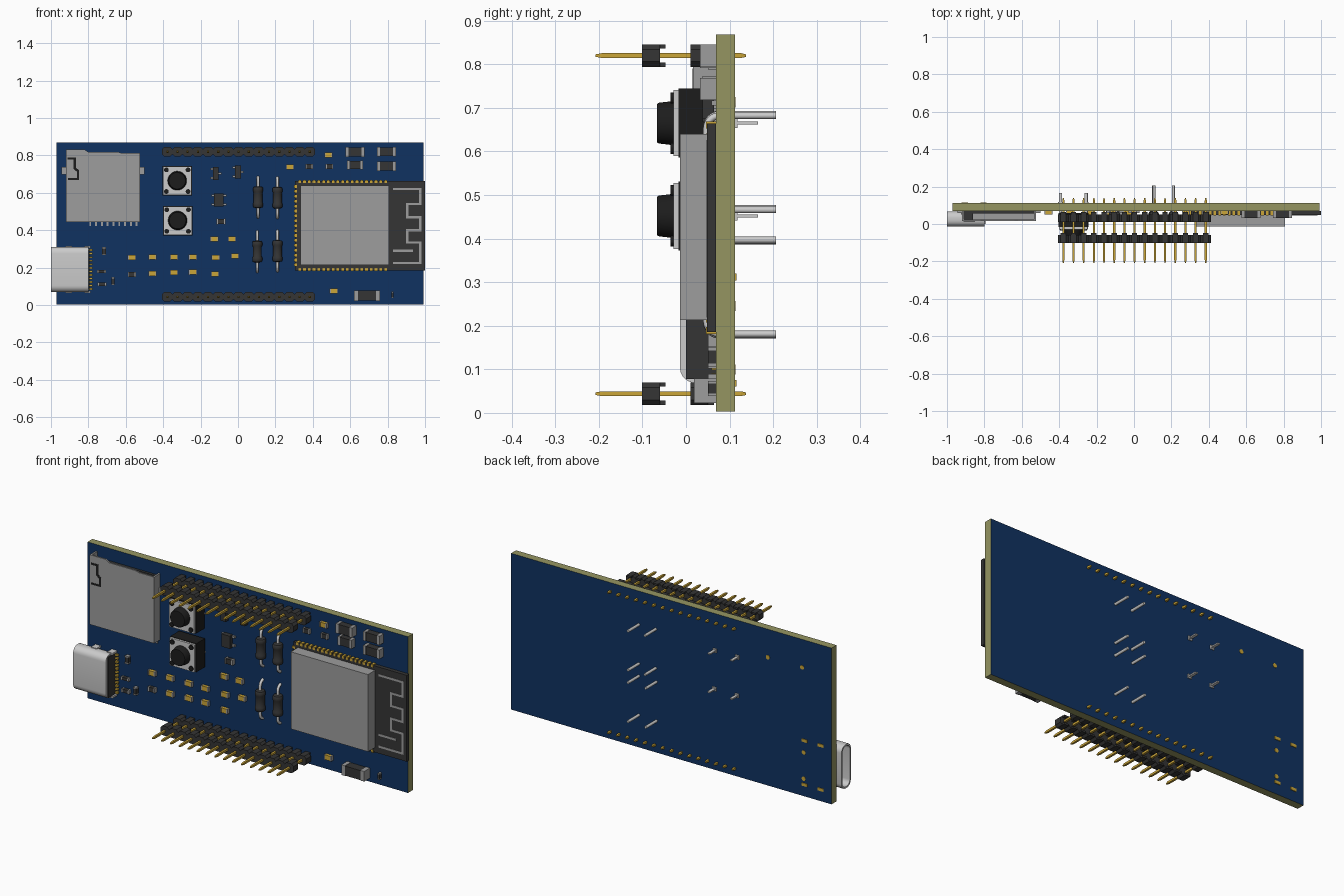
import bpy, bmesh
from math import sin, cos, pi
from mathutils import Matrix, Vector

if "Cube" in bpy.data.objects:
    bpy.data.objects.remove(bpy.data.objects["Cube"])


def material(name, r, g, b):
    m = bpy.data.materials.new(name)
    m.diffuse_color = (r, g, b, 1)
    m.use_nodes = True
    m.node_tree.nodes["Principled BSDF"].inputs["Base Color"].default_value = m.diffuse_color
    return m


BLUE = material("board_blue", 0.005, 0.032, 0.12)
OLIVE = material("board_edge", 0.30, 0.30, 0.12)
DARK = material("dark_plastic", 0.035, 0.035, 0.035)
BLACK = material("black", 0.012, 0.012, 0.012)
GOLD = material("gold", 0.60, 0.38, 0.04)
STEEL = material("steel", 0.34, 0.34, 0.34)
SILVER = material("silver", 0.6, 0.6, 0.6)
FRONT = 0.069   # y of the board's front face


def box(bm, x0, x1, y0, y1, z0, z1):
    mid = Vector((x0 + x1, y0 + y1, z0 + z1)) / 2
    size = Matrix.Diagonal((x1 - x0, y1 - y0, z1 - z0, 1))
    bmesh.ops.create_cube(bm, size=1, matrix=Matrix.Translation(mid) @ size)


def cbox(bm, x, z, w, h, y0, y1):
    box(bm, x - w / 2, x + w / 2, y0, y1, z - h / 2, z + h / 2)


def loft(bm, rings):
    rings = [[bm.verts.new(p) for p in r] for r in rings]
    n = len(rings[0])
    for a, b in zip(rings, rings[1:]):
        for i in range(n):
            bm.faces.new((a[i], a[(i + 1) % n], b[(i + 1) % n], b[i]))
    bm.faces.new(rings[0])
    bm.faces.new(rings[-1])


def prism(bm, pts, y0, y1):
    loft(bm, [[(x, y, z) for x, z in pts] for y in (y0, y1)])


def turn(bm, c, profile, axis="y", n=24):
    rings = []
    for r, t in profile:
        ring = []
        for i in range(n):
            a = 2 * pi * (i + 0.5) / n
            u, v = r * cos(a), r * sin(a)
            ring.append((c[0] + u, c[1] + t, c[2] + v) if axis == "y" else (c[0] + u, c[1] + v, c[2] + t))
        rings.append(ring)
    loft(bm, rings)


def done(name, bm, mat, smooth=False):
    bmesh.ops.recalc_face_normals(bm, faces=bm.faces)
    me = bpy.data.meshes.new(name)
    bm.to_mesh(me)
    bm.free()
    ob = bpy.data.objects.new(name, me)
    bpy.context.collection.objects.link(ob)
    me.materials.append(mat)
    if smooth:
        bpy.ops.object.select_all(action="DESELECT")
        ob.select_set(True)
        bpy.context.view_layer.objects.active = ob
        bpy.ops.object.shade_smooth_by_angle()
    return ob


# Circuit board: blue faces, olive edges
bm = bmesh.new()
box(bm, -0.97, 0.993, FRONT, 0.112, 0.003, 0.868)
board = done("circuit_board", bm, OLIVE)
board.data.materials.append(BLUE)
for f in board.data.polygons:
    f.material_index = int(abs(f.normal.y) > 0.5)

# Pin headers: two rows, each with two strips of chamfered cells
PITCH = 0.0544
for row, z in (("lower", 0.044), ("upper", 0.82)):
    strips, pins = bmesh.new(), bmesh.new()
    for i in range(15):
        x = 0.003 + (i - 7) * PITCH
        a, b, c = PITCH / 2, 0.026, 0.012
        cell = [(x - a, z - b + c), (x - a + c, z - b), (x + a - c, z - b), (x + a, z - b + c),
                (x + a, z + b - c), (x + a - c, z + b), (x - a + c, z + b), (x - a, z + b - c)]
        for y in (-0.101, 0.010):
            prism(strips, cell, y, y + 0.041)
            for s in (-1, 1):
                cbox(strips, x, z + s * 0.021, 0.028, 0.01, y + 0.04, y + 0.054)
        turn(pins, (x, 0, z), [(0.004, -0.208), (0.008, -0.192), (0.008, 0.126), (0.004, 0.138)], n=4)
    done(row + "_header_strips", strips, DARK)
    done(row + "_header_pins", pins, GOLD)

# Radio module: carrier, shield, edge pads, meander antenna
bm = bmesh.new()
box(bm, 0.305, 1.0, 0.048, FRONT, 0.186, 0.664)
done("module_carrier", bm, DARK)
bm = bmesh.new()
box(bm, 0.333, 0.806, -0.014, 0.049, 0.213, 0.640)
done("module_shield", bm, STEEL)
bm = bmesh.new()
for i in range(19):
    x = 0.33 + i * 0.0255
    for z in (0.189, 0.661):
        cbox(bm, x, z, 0.014, 0.016, 0.046, 0.071)
for i in range(17):
    cbox(bm, 0.308, 0.215 + i * 0.0262, 0.016, 0.014, 0.046, 0.071)
done("module_pads", bm, GOLD)
bm = bmesh.new()
path = [(0.835, 0.62), (0.975, 0.62), (0.975, 0.54), (0.905, 0.54), (0.905, 0.47), (0.975, 0.47),
        (0.975, 0.40), (0.905, 0.40), (0.905, 0.335), (0.975, 0.335), (0.975, 0.225), (0.835, 0.225)]
for (x0, z0), (x1, z1) in list(zip(path, path[1:])) + [((0.835, 0.29), (0.93, 0.29))]:
    box(bm, min(x0, x1) - 0.006, max(x0, x1) + 0.006, 0.0465, 0.05, min(z0, z1) - 0.006, max(z0, z1) + 0.006)
done("antenna_trace", bm, STEEL)

# Memory card socket: metal shell open at the top, dark base, lever slot, contacts
bm = bmesh.new()
prism(bm, [(-0.92, 0.445), (-0.525, 0.445), (-0.525, 0.812), (-0.62, 0.812), (-0.64, 0.818),
           (-0.80, 0.818), (-0.82, 0.831), (-0.92, 0.831)], 0.016, 0.024)
box(bm, -0.92, -0.910, 0.016, FRONT, 0.445, 0.831)
box(bm, -0.535, -0.525, 0.016, FRONT, 0.445, 0.812)
box(bm, -0.92, -0.525, 0.016, FRONT, 0.445, 0.455)
for x in (-0.932, -0.513):
    cbox(bm, x, 0.718, 0.026, 0.04, 0.06, FRONT)
for i in range(9):
    cbox(bm, -0.79 + i * 0.031, 0.435, 0.01, 0.024, 0.062, FRONT)
done("card_socket_shell", bm, STEEL)
bm = bmesh.new()
box(bm, -0.911, -0.534, 0.055, FRONT, 0.454, 0.80)
box(bm, -0.911, -0.86, 0.023, 0.056, 0.454, 0.80)
done("card_socket_base", bm, DARK)
bm = bmesh.new()
prism(bm, [(-0.912, 0.79), (-0.866, 0.79), (-0.866, 0.735), (-0.85, 0.72), (-0.85, 0.67), (-0.91, 0.67),
           (-0.91, 0.68), (-0.862, 0.68), (-0.862, 0.713), (-0.88, 0.73), (-0.88, 0.779), (-0.912, 0.779)],
      0.0145, 0.02)
done("card_lever_slot", bm, BLACK)
bm = bmesh.new()
for x in (-0.58, -0.79):
    turn(bm, (x, 0, 0.713), [(0.012, FRONT), (0.012, 0.1135)], n=16)
done("socket_locating_pegs", bm, GOLD)


# USB connector: rounded hollow shell, tongue, mounting legs, contacts
def rounded(x, hy, hz, r):
    pts = []
    for sy, sz, a0 in ((1, 1, 0), (-1, 1, 1), (-1, -1, 2), (1, -1, 3)):
        for k in range(7):
            a = (a0 + k / 6) * pi / 2
            pts.append((x, 0.027 + sy * (hy - r) + r * cos(a), 0.19 + sz * (hz - r) + r * sin(a)))
    return pts


bm = bmesh.new()
loft(bm, [rounded(-0.80, 0.041, 0.121, 0.035), rounded(-1.0, 0.041, 0.121, 0.035),
          rounded(-1.0, 0.032, 0.112, 0.027), rounded(-0.84, 0.032, 0.112, 0.027)])
for x in (-0.905, -0.805):
    for s in (-1, 1):
        cbox(bm, x, 0.19 + s * 0.12, 0.034, 0.010, 0.03, 0.11)
done("usb_shell", bm, SILVER, smooth=True)
bm = bmesh.new()
box(bm, -0.96, -0.835, 0.017, 0.037, 0.105, 0.275)
box(bm, -0.803, -0.793, 0.0, FRONT, 0.078, 0.302)
done("usb_plastic", bm, DARK)
bm = bmesh.new()
for i in range(12):
    cbox(bm, -0.788, 0.085 + i * 0.019, 0.022, 0.010, 0.058, FRONT)
for x in (-0.905, -0.805):
    for z in (0.068, 0.312):
        cbox(bm, x, z, 0.034, 0.016, 0.108, 0.116)
for z in (0.10, 0.245):
    turn(bm, (-0.80, 0, z), [(0.012, 0.1), (0.012, 0.114)], n=12)
done("usb_contacts", bm, GOLD)

# Push buttons: body, metal plate, corner studs, round cap, legs
for tag, x, z in (("upper", -0.325, 0.665), ("lower", -0.323, 0.452)):
    bm = bmesh.new()
    cbox(bm, x, z, 0.158, 0.158, -0.017, 0.06)
    for sx in (-1, 1):
        for sz in (-1, 1):
            turn(bm, (x + sx * 0.058, 0, z + sz * 0.058), [(0.013, -0.035), (0.013, -0.016)], n=12)
    turn(bm, (x, 0, z), [(0.044, -0.067), (0.047, -0.062), (0.051, -0.028)], n=32)
    done(tag + "_button_body", bm, BLACK, smooth=True)
    bm = bmesh.new()
    cbox(bm, x, z, 0.152, 0.152, -0.029, -0.016)
    for s in (-1, 1):
        cbox(bm, x + s * 0.069, z, 0.016, 0.007, 0.05, 0.165)
        cbox(bm, x + s * 0.069, z, 0.022, 0.022, 0.108, 0.118)
    done(tag + "_button_metal", bm, SILVER)

# Axial diodes: waisted body, bent leads through the board
for i, (x, z) in enumerate([(0.107, 0.577), (0.211, 0.574), (0.103, 0.286), (0.211, 0.289)]):
    y = 0.047
    bm = bmesh.new()
    half = [(0.010, 0.058), (0.023, 0.055), (0.027, 0.048), (0.027, 0.033), (0.024, 0.027)]
    turn(bm, (x, y, z), half + [(r, -t) for r, t in reversed(half)], axis="z")
    done("diode_body_%d" % (i + 1), bm, DARK, smooth=True)
    h, r = 0.108, 0.03
    arc = [(y + r - r * cos(k * pi / 12), h - r + r * sin(k * pi / 12)) for k in range(7)]
    pts = [(0.206, h)] + arc[::-1]
    pts += [(a, -b) for a, b in reversed(pts)]
    cu = bpy.data.curves.new("diode_lead", "CURVE")
    cu.dimensions = "3D"
    cu.bevel_depth, cu.bevel_resolution, cu.use_fill_caps = 0.0078, 2, True
    sp = cu.splines.new("POLY")
    sp.points.add(len(pts) - 1)
    for p, (a, b) in zip(sp.points, pts):
        p.co = (x, a, z + b, 1)
    cu.materials.append(SILVER)
    bpy.context.collection.objects.link(bpy.data.objects.new("diode_lead_%d" % (i + 1), cu))

# Surface-mount chips: body with two end caps along the long side
gold, dark, caps = bmesh.new(), bmesh.new(), bmesh.new()


def chip(body, x, z, w, h, tall):
    y = FRONT - tall
    cbox(body, x, z, w * 0.98, h * 0.94, y, FRONT)
    for s in (-1, 1):
        if w > h:
            cbox(caps, x + s * w * 0.42, z, w * 0.16, h, y - 0.001, FRONT)
        else:
            cbox(caps, x, z + s * h * 0.42, w, h * 0.16, y - 0.001, FRONT)


for x, z in [(-.567, .254), (-.457, .256), (-.342, .256), (-.241, .256), (-.457, .168), (-.342, .174),
             (-.241, .176), (-.126, .353), (-.032, .353), (-.12, .254), (-.016, .262), (-.123, .166),
             (.484, .802), (.278, .738), (.513, .075)]:
    chip(gold, x, z, 0.045, 0.028, 0.018)
for spec in [(-.567, .163, .043, .027, .018), (.38, .741, .04, .027, .018), (.489, .741, .04, .027, .018),
             (-.717, .289, .022, .043, .02), (-.73, .179, .048, .017, .018), (-.727, .112, .048, .02, .018),
             (-.668, .128, .018, .043, .018), (.826, .056, .012, .035, .018), (-.091, .447, .048, .03, .022),
             (.626, .818, .1, .053, .036), (.794, .82, .1, .05, .036), (.794, .743, .1, .05, .036),
             (.626, .749, .085, .048, .03), (.69, .051, .14, .056, .05)]:
    chip(dark, *spec)

# Small transistors: dark body with gull legs at the sides
for x, z, w, h in [(-.118, .703, .03, .07), (0.0, .711, .03, .07), (-.102, .561, .05, .07)]:
    cbox(dark, x, z, w, h, 0.038, 0.064)
    for s in (-1, 1):
        for dz in ((0,) if s > 0 and w < 0.04 else (-0.024, 0.024)):
            cbox(caps, x + s * (w / 2 + 0.006), z + dz, 0.018, 0.011, 0.058, FRONT)
done("gold_chips", gold, GOLD)
done("dark_chips", dark, DARK)
done("chip_end_caps", caps, STEEL)
